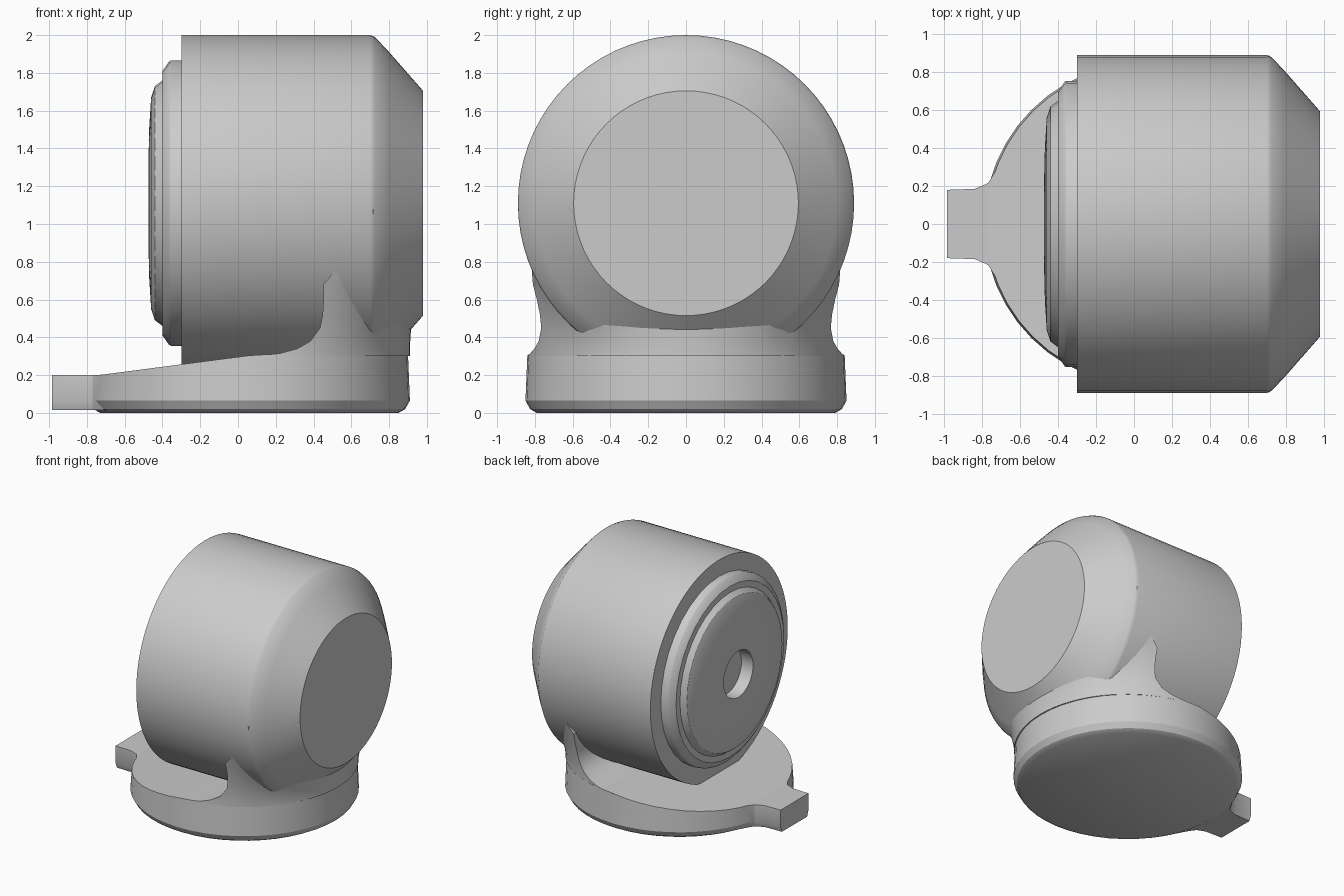
import bpy, bmesh, math

if "Cube" in bpy.data.objects:
    bpy.data.objects.remove(bpy.data.objects["Cube"])

R, CX = 0.84, 0.06      # base disc radius and centre
AXIS_Z = 1.11           # height of the housing axis


def finish(name, bm, angle=30):
    bmesh.ops.recalc_face_normals(bm, faces=bm.faces)
    mesh = bpy.data.meshes.new(name)
    bm.to_mesh(mesh)
    bm.free()
    obj = bpy.data.objects.new(name, mesh)
    bpy.context.collection.objects.link(obj)
    bpy.ops.object.select_all(action='DESELECT')
    bpy.context.view_layer.objects.active = obj
    obj.select_set(True)
    bpy.ops.object.shade_smooth_by_angle(angle=math.radians(angle))
    return obj


def loft(bm, rings):
    """Skin a list of equal closed point rings; returns the vertex rings."""
    vr = [[bm.verts.new(p) for p in ring] for ring in rings]
    n = len(vr[0])
    for a, b in zip(vr, vr[1:]):
        for i in range(n):
            j = (i + 1) % n
            bm.faces.new((a[i], a[j], b[j], b[i]))
    return vr


def turned(name, profile, n):
    """Body of revolution around the housing axis from (x, radius) pairs."""
    bm = bmesh.new()
    rings = [[(x, r * math.sin(2 * math.pi * i / n), AXIS_Z + r * math.cos(2 * math.pi * i / n))
              for i in range(n)] for x, r in profile]
    vr = loft(bm, rings)
    bm.faces.new(vr[0])
    bm.faces.new(vr[-1])
    return finish(name, bm)


def interp(table, t):
    for (a, u), (b, v) in zip(table, table[1:]):
        if t <= b:
            return u + (v - u) * max(0, t - a) / (b - a)
    return table[-1][1]


# Housing drum with chamfered back
turned("housing", [(-0.30, 0.89), (0.70, 0.89), (0.725, 0.88), (0.80, 0.80), (0.98, 0.595)], 72)

# Stepped front plate with a central recess
turned("front_plate", [(-0.25, 0.755), (-0.355, 0.755), (-0.365, 0.75), (-0.40, 0.70),
                       (-0.40, 0.65), (-0.44, 0.62), (-0.46, 0.56), (-0.47, 0.40),
                       (-0.475, 0.19), (-0.37, 0.19)], 36)

# Base disc with bevelled underside and sloping top
N = 48


def base_ring(r, zf):
    pts = []
    for i in range(N):
        a = 2 * math.pi * i / N
        x = CX + r * math.cos(a)
        pts.append((x, r * math.sin(a), zf(x)))
    return pts


bm = bmesh.new()
rings = loft(bm, [base_ring(0.79, lambda x: 0.0), base_ring(0.825, lambda x: 0.02),
                  base_ring(0.85, lambda x: 0.065),
                  base_ring(R, lambda x: max(0.2, min(0.31, 0.296 + 0.13 * x)))])
bm.faces.new(rings[0])
top = rings[-1]
bm.faces.new((top[0], top[1], top[-1]))
for i in range(1, N // 2 - 1):
    bm.faces.new((top[i], top[i + 1], top[-i - 1], top[-i]))
bm.faces.new((top[N // 2 - 1], top[N // 2], top[N // 2 + 1]))
finish("base_disc", bm)

# Tab flaring into the base disc
half = [(-0.985, 0.18), (-0.84, 0.185), (-0.77, 0.215), (-0.735, 0.27), (-0.69, 0.36), (-0.5, 0.36)]
outline = half + [(x, -y) for x, y in reversed(half)]
bm = bmesh.new()
rings = loft(bm, [[(max(x, -0.985), y * s, z) for x, y in outline]
                  for s, z in ((0.9, 0.015), (1, 0.06), (1, 0.2))])
bm.faces.new(rings[0])
bm.faces.new(rings[-1])
finish("base_tab", bm)

# Neck blending the round base into the back of the housing
FRONT = [(0.30, 0.08), (0.315, 0.22), (0.34, 0.31), (0.38, 0.38), (0.45, 0.43),
         (0.55, 0.45), (0.68, 0.45), (0.8, 0.55)]
HEIGHTS = [0.30, 0.315, 0.34, 0.38, 0.45, 0.52, 0.6, 0.68, 0.76, 0.84, 0.92, 1.0, 1.08]
M = 6


def neck_ring(z):
    t = (z - 0.30) / 0.8
    f = t * t * (3 - 2 * t)
    xf = interp(FRONT, z)
    angles = [math.acos((xf - CX) / R), math.radians(43), math.radians(30), 0]
    angles[1] = min(angles[1], angles[0] * 0.85)
    target = [(xf, 0.888), (0.715, 0.888), (0.979, 0.597), (0.979, 0)]
    pts = []
    for k in range(3):
        for i in range(M):
            u = i / M
            a = angles[k] + (angles[k + 1] - angles[k]) * u
            tx, ty = [target[k][c] + (target[k + 1][c] - target[k][c]) * u for c in (0, 1)]
            bx, by = CX + (R + 0.01) * math.cos(a), R * math.sin(a)
            pts.append((bx + (tx - bx) * f, by + (ty - by) * f, z))
    back = CX + R + 0.01
    mid = (back + (0.979 - back) * f, 0, z)
    return pts + [mid] + [(x, -y, h) for x, y, h in reversed(pts)]


bm = bmesh.new()
rings = loft(bm, [neck_ring(z) for z in HEIGHTS])
bm.faces.new(rings[0])
bm.faces.new(rings[-1])
finish("neck", bm)
